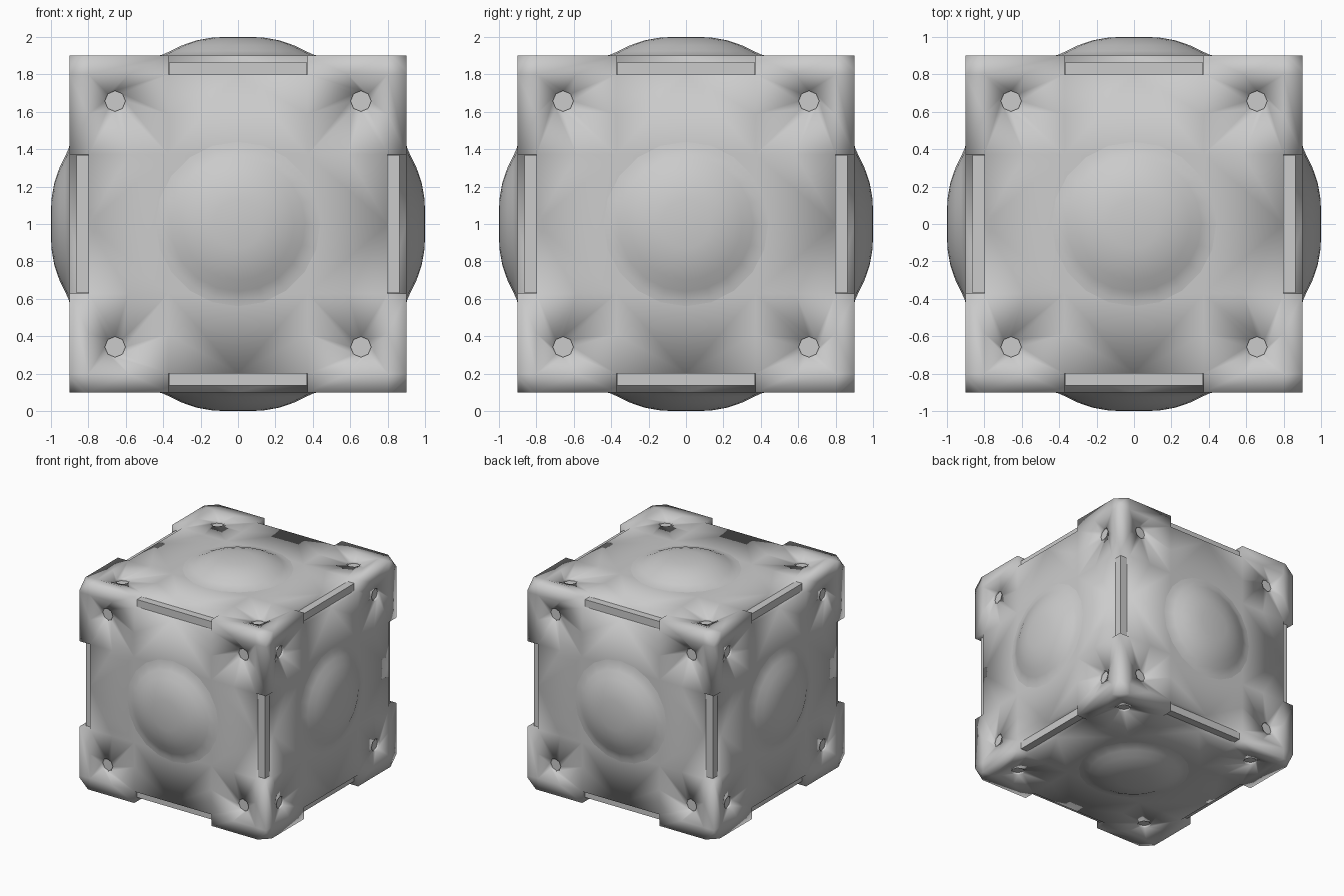
import bpy, bmesh, math
from mathutils import Vector, Matrix

if "Cube" in bpy.data.objects:
    bpy.data.objects.remove(bpy.data.objects["Cube"])

grey = bpy.data.materials.new("matte_grey")
grey.use_nodes = True
grey.diffuse_color = (0.6, 0.6, 0.6, 1)
grey.node_tree.nodes["Principled BSDF"].inputs["Base Color"].default_value = (0.6, 0.6, 0.6, 1)

CENTRE = Vector((0, 0, 1))
OUT, LIP, NOTCH = 0.9, 0.8, 0.372   # outer face, notch depth line, half notch length


def finish(name, bm, smooth=None, mirror=(False, False, False)):
    """Turn a bmesh into a centred object, optionally smoothed and mirrored."""
    bmesh.ops.recalc_face_normals(bm, faces=bm.faces)
    mesh = bpy.data.meshes.new(name)
    bm.to_mesh(mesh)
    bm.free()
    mesh.materials.append(grey)
    ob = bpy.data.objects.new(name, mesh)
    ob.location = CENTRE
    bpy.context.collection.objects.link(ob)
    if smooth:
        bpy.ops.object.select_all(action="DESELECT")
        ob.select_set(True)
        bpy.context.view_layer.objects.active = ob
        bpy.ops.object.shade_smooth_by_angle(angle=math.radians(smooth))
    if any(mirror):
        mod = ob.modifiers.new("Mirror", "MIRROR")
        mod.use_axis = mirror
    return ob


def turned(point, i):
    """Cycle the coordinates so that one layout serves all three axes."""
    return point[-i:] + point[:-i] if i else point


# One eighth of the body: flat faces with a square notch cut along each edge
bm = bmesh.new()


def quad(i, *points):
    return bm.faces.new([bm.verts.new(turned(p, i)) for p in points])


spans = [(0, NOTCH), (NOTCH, LIP), (LIP, OUT)]
for i in range(3):
    for a, (x0, x1) in enumerate(spans):
        for b, (y0, y1) in enumerate(spans):
            if {a, b} != {0, 2}:
                quad(i, (x0, y0, OUT), (x1, y0, OUT), (x1, y1, OUT), (x0, y1, OUT))
    # notch walls and the end against the corner
    quad(i, (0, LIP, OUT), (NOTCH, LIP, OUT), (NOTCH, LIP, LIP), (0, LIP, LIP))
    quad(i, (0, OUT, LIP), (0, LIP, LIP), (NOTCH, LIP, LIP), (NOTCH, OUT, LIP))
    quad(i, (NOTCH, LIP, LIP), (NOTCH, LIP, OUT), (NOTCH, OUT, OUT), (NOTCH, OUT, LIP))
bmesh.ops.remove_doubles(bm, verts=bm.verts, dist=0.0005)
bmesh.ops.recalc_face_normals(bm, faces=bm.faces)

# Clipped corner tip
tip = max(bm.verts, key=lambda v: sum(v.co))
bmesh.ops.bevel(bm, geom=[tip], offset=0.08, segments=1, affect="VERTICES")

# Sunken socket on each face near the corner
for i in range(3):
    axis = Vector(turned((0, 0, 1), i))
    flat = Vector((1, 1, 1)) - axis
    middle = axis * OUT + flat * (NOTCH + LIP) / 2
    face = min(bm.faces, key=lambda f: (f.calc_center_median() - middle).length)
    for edge in face.edges[:]:
        bmesh.utils.edge_split(edge, edge.verts[0], 0.5)
    bmesh.ops.inset_individual(bm, faces=[face], thickness=0.05)
    for v in face.verts:
        away = v.co - axis * v.co.dot(axis) - flat * (NOTCH + LIP) / 2
        v.co = flat * 0.657 + axis * 0.868 + away.normalized() * 0.055
    bmesh.ops.inset_individual(bm, faces=[face], thickness=0, depth=-0.02)
body = finish("body", bm, smooth=100, mirror=(True, True, True))
for poly in body.data.polygons:
    if len(poly.vertices) == 8:
        poly.use_smooth = False

# Shallow dome on each of the six sides
PROFILE = [(0.47, 0.897), (0.41, 0.903), (0.36, 0.925), (0.3, 0.955), (0.22, 0.982), (0.13, 0.998), (0, 1)]
TURNS = {"top": (0, "X"), "bottom": (180, "X"), "front": (90, "X"),
         "back": (-90, "X"), "left": (90, "Y"), "right": (-90, "Y")}
for side, (angle, axis) in TURNS.items():
    bm = bmesh.new()
    line = [bm.verts.new((r, 0, h)) for r, h in PROFILE]
    edges = [bm.edges.new(pair) for pair in zip(line, line[1:])]
    bmesh.ops.spin(bm, geom=line + edges, cent=(0, 0, 0), axis=(0, 0, 1),
                   angle=math.tau, steps=20)
    bmesh.ops.remove_doubles(bm, verts=bm.verts, dist=0.0005)
    bm.transform(Matrix.Rotation(math.radians(angle), 4, axis))
    finish(side + "_dome", bm, smooth=60)

# Square bar lying in each notch
for i, label in enumerate(("side_to_side", "front_to_back", "upright")):
    low, high = Vector((0.795,) * 3), Vector((0.864,) * 3)
    low[i], high[i] = -0.37, 0.37
    bm = bmesh.new()
    size = Matrix.Diagonal((*(high - low), 1))
    bmesh.ops.create_cube(bm, size=1, matrix=Matrix.Translation((low + high) / 2) @ size)
    finish(label + "_edge_bars", bm, mirror=tuple(k != i for k in range(3)))
